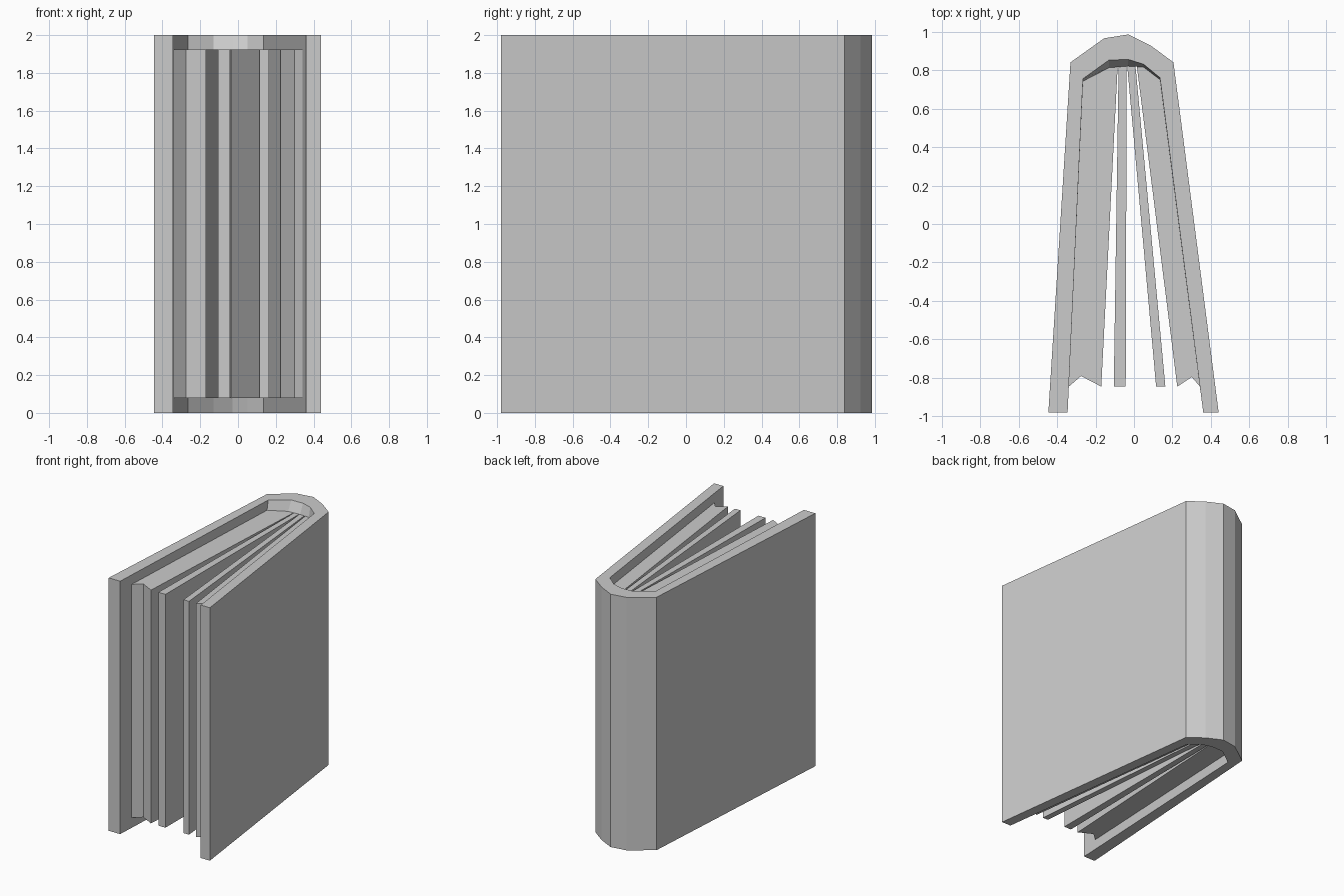
import bpy
import bmesh

cube = bpy.data.objects.get("Cube")
if cube:
    bpy.data.objects.remove(cube, do_unlink=True)

# One plain grey for the whole book
grey = bpy.data.materials.new("plain grey")
grey.use_nodes = True
colour = (0.6, 0.6, 0.6, 1)
grey.diffuse_color = colour
grey.node_tree.nodes["Principled BSDF"].inputs["Base Color"].default_value = colour


def stack(name, rings):
    """Solid made from matching outlines, each given as (height, points)."""
    bm = bmesh.new()
    loops = [[bm.verts.new((x, y, z)) for x, y in pts] for z, pts in rings]
    for low, high in zip(loops, loops[1:]):
        n = len(low)
        for i in range(n):
            j = (i + 1) % n
            bm.faces.new((low[i], low[j], high[j], high[i]))
    caps = [bm.faces.new(loops[0]), bm.faces.new(loops[-1])]
    bmesh.ops.triangulate(bm, faces=caps)
    bmesh.ops.recalc_face_normals(bm, faces=bm.faces)
    mesh = bpy.data.meshes.new(name)
    bm.to_mesh(mesh)
    bm.free()
    mesh.materials.append(grey)
    obj = bpy.data.objects.new(name, mesh)
    bpy.context.collection.objects.link(obj)
    return obj


BOTTOM, TOP = 0.08, 1.925

# Cover: two boards and a rounded spine, hollow inside
outside = [(-0.445, -0.98), (-0.33, 0.84), (-0.155, 0.965), (-0.03, 0.985),
           (0.09, 0.925), (0.205, 0.84), (0.44, -0.98)]
rim = [(0.36, -0.98), (0.135, 0.76), (0.05, 0.83), (-0.03, 0.855),
       (-0.13, 0.852), (-0.265, 0.755), (-0.345, -0.98)]
# The spine lining slopes inward to meet the pages
lining = [(0.36, -0.98), (0.135, 0.75), (0.05, 0.815), (-0.03, 0.82),
          (-0.13, 0.812), (-0.265, 0.742), (-0.345, -0.98)]
stack("cover", [(0, outside + rim), (BOTTOM, outside + lining),
                (TOP, outside + lining), (2, outside + rim)])

# Pages: thick outer blocks with a notched edge and two loose leaves
pages = {
    "left_page_block": [(0.225, -0.845), (0.3, -0.795), (0.343, -0.845),
                        (0.135, 0.75), (0.05, 0.815), (0.015, 0.818)],
    "right_page_block": [(-0.339, -0.845), (-0.275, -0.79), (-0.17, -0.845),
                         (-0.085, 0.816), (-0.13, 0.812), (-0.265, 0.742)],
    "right_leaf": [(-0.105, -0.845), (-0.043, -0.845), (-0.038, 0.82), (-0.08, 0.816)],
    "left_leaf": [(0.115, -0.845), (0.163, -0.845), (0.008, 0.818), (-0.035, 0.82)],
}
for name, outline in pages.items():
    stack(name, [(BOTTOM, outline), (TOP, outline)])
